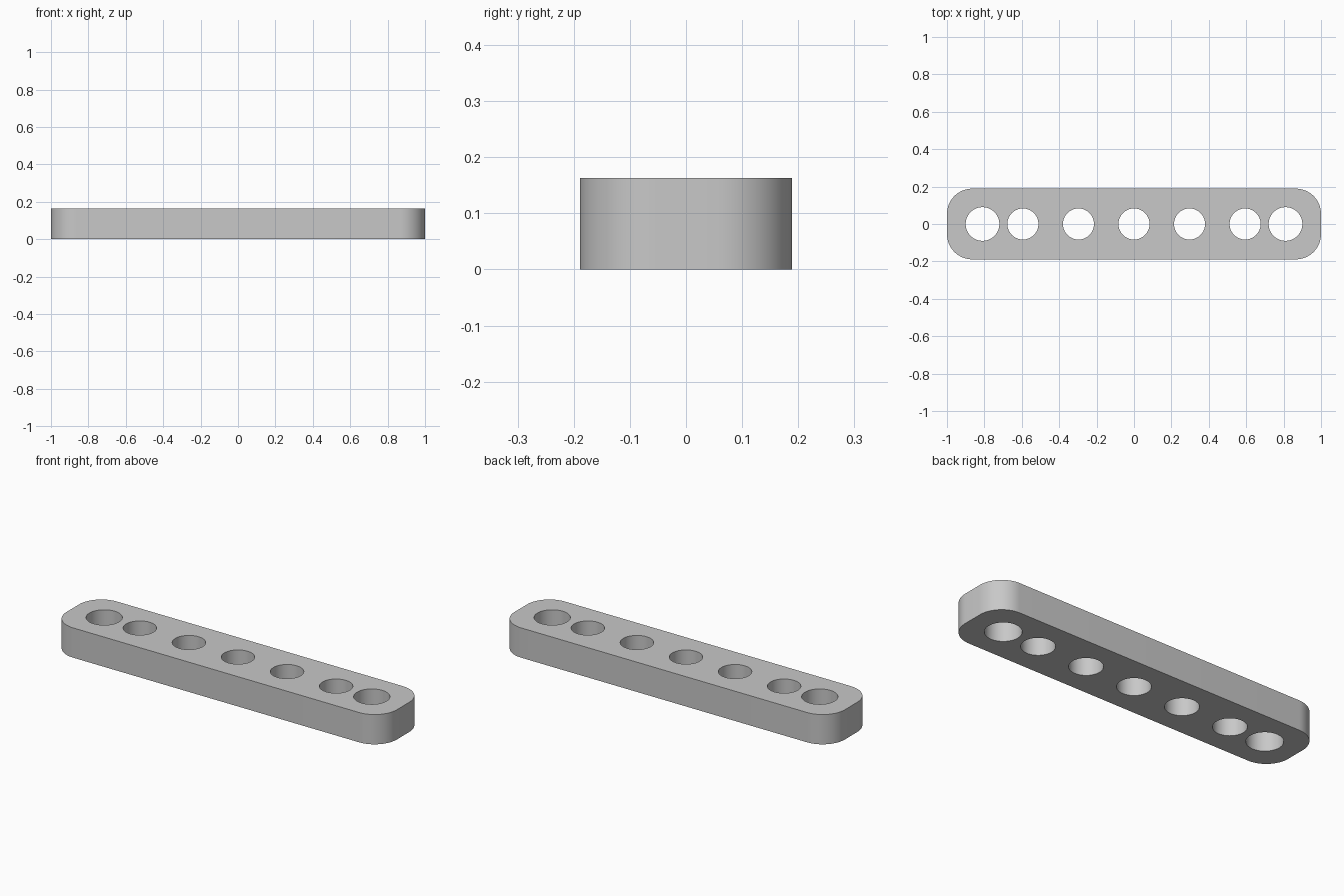
import bpy, bmesh, math

if "Cube" in bpy.data.objects:
    bpy.data.objects.remove(bpy.data.objects["Cube"])

HALF_X, HALF_Y, HEIGHT, CORNER = 1.0, 0.189, 0.163, 0.135
# (centre x, radius) of holes, mirrored across x = 0
HOLES = [(0.0, 0.083), (0.297, 0.083), (0.594, 0.083), (0.81, 0.09)]


def arc(cx, cy, r, start, sweep, n):
    return [(cx + r * math.cos(start + sweep * i / n),
             cy + r * math.sin(start + sweep * i / n)) for i in range(n + 1)]


def add_loop(bm, pts):
    vs = [bm.verts.new((x, y, 0)) for x, y in pts]
    return [bm.edges.new((vs[i - 1], vs[i])) for i in range(len(vs))]


bm = bmesh.new()

# rounded outline
outline = []
for k, (sx, sy) in enumerate([(1, 1), (-1, 1), (-1, -1), (1, -1)]):
    outline += arc(sx * (HALF_X - CORNER), sy * (HALF_Y - CORNER), CORNER,
                   k * math.pi / 2, math.pi / 2, 16)
edges = add_loop(bm, outline)

# row of round holes
for x, r in HOLES:
    for cx in {x, -x}:
        edges += add_loop(bm, arc(cx, 0, r, 0, 2 * math.pi, 64)[:-1])

# fill the flat profile and raise it
bmesh.ops.triangle_fill(bm, use_beauty=True, use_dissolve=False, edges=edges)
ext = bmesh.ops.extrude_face_region(bm, geom=bm.faces[:], use_keep_orig=True)
top = [v for v in ext["geom"] if isinstance(v, bmesh.types.BMVert)]
bmesh.ops.translate(bm, verts=top, vec=(0, 0, HEIGHT))
bmesh.ops.recalc_face_normals(bm, faces=bm.faces[:])

mesh = bpy.data.meshes.new("perforated_bar")
bm.to_mesh(mesh)
bm.free()
bar = bpy.data.objects.new("perforated_bar", mesh)
bpy.context.collection.objects.link(bar)

grey = bpy.data.materials.new("light_grey")
grey.diffuse_color = (0.58, 0.58, 0.58, 1)
grey.use_nodes = True
grey.node_tree.nodes["Principled BSDF"].inputs["Base Color"].default_value = grey.diffuse_color
mesh.materials.append(grey)

bpy.context.view_layer.objects.active = bar
bar.select_set(True)
bpy.ops.object.shade_smooth_by_angle(angle=math.radians(30))
